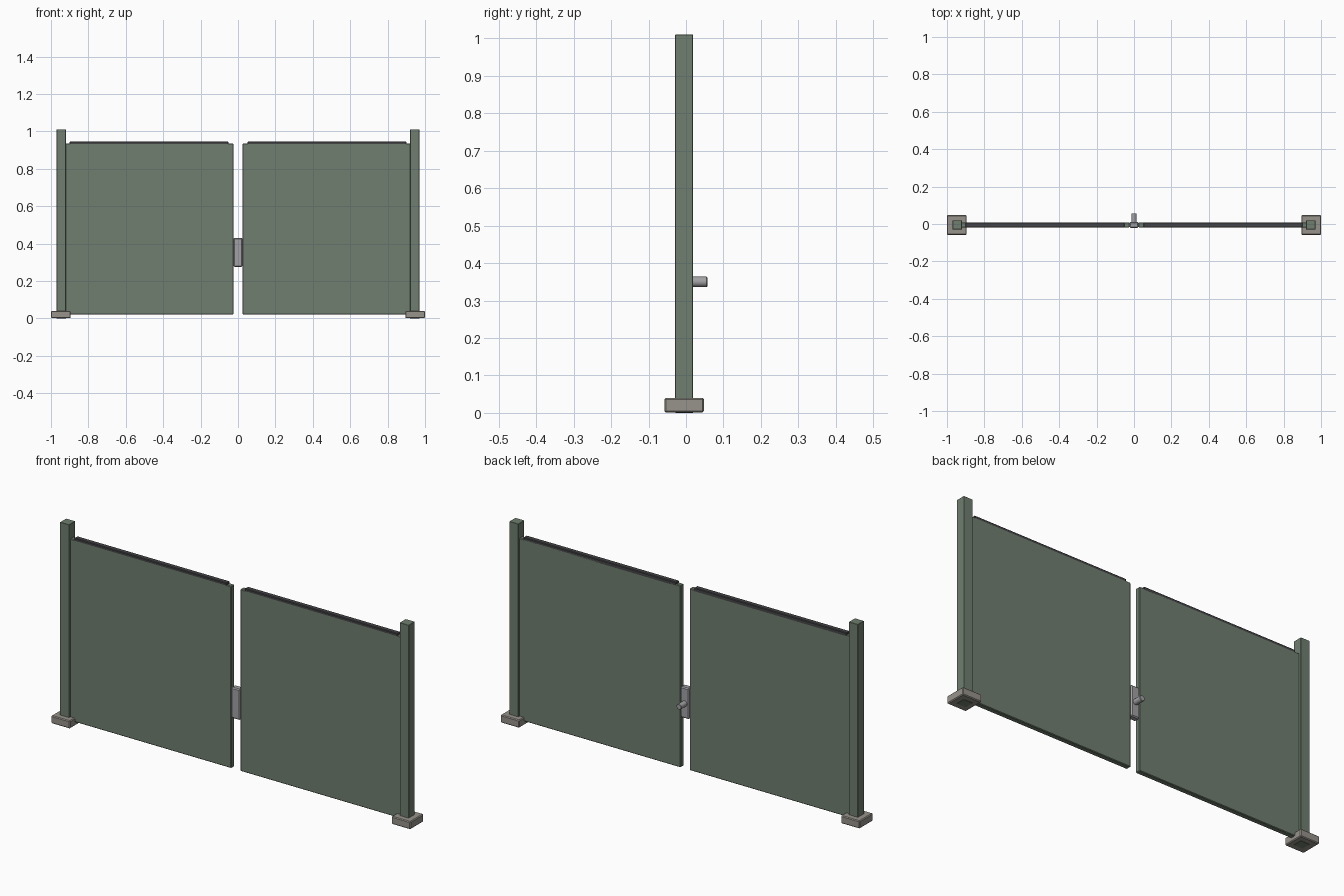
import bpy, math

if "Cube" in bpy.data.objects:
    bpy.data.objects.remove(bpy.data.objects["Cube"])

YC = -0.005  # centre plane of the gate


def material(name, rgb):
    m = bpy.data.materials.new(name)
    m.diffuse_color = (*rgb, 1)
    m.use_nodes = True
    m.node_tree.nodes["Principled BSDF"].inputs["Base Color"].default_value = m.diffuse_color
    return m


GREEN = material("green_paint", (0.16, 0.21, 0.16))
DARK = material("dark_rail", (0.06, 0.06, 0.065))
STONE = material("concrete", (0.31, 0.29, 0.26))
STEEL = material("steel", (0.36, 0.36, 0.38))


def finish(ob, name, mat, bevel):
    ob.name = name
    ob.data.materials.append(mat)
    if bevel:
        b = ob.modifiers.new("bevel", "BEVEL")
        b.width = bevel
        b.segments = 1
    return ob


def box(name, x, y, z, mat, bevel=0.0):
    bpy.ops.mesh.primitive_cube_add(
        size=1, location=[(a + b) / 2 for a, b in (x, y, z)])
    ob = bpy.context.object
    ob.scale = [b - a for a, b in (x, y, z)]
    bpy.ops.object.transform_apply(location=False, rotation=False, scale=True)
    return finish(ob, name, mat, bevel)


def side_box(name, s, x, *args):
    return box(name, sorted((s * x[0], s * x[1])), *args)


for side, s in (("left", -1), ("right", 1)):
    # post standing in its footing
    side_box(side + "_post", s, (0.92, 0.97), (YC - 0.024, YC + 0.024),
             (0.0, 1.01), GREEN, 0.001)
    side_box(side + "_footing", s, (0.895, 1.0), (YC - 0.053, YC + 0.053),
             (0.001, 0.04), STONE, 0.004)
    # gate leaf with its dark capping rail
    side_box(side + "_leaf", s, (0.025, 0.924), (YC - 0.013, YC + 0.013),
             (0.02, 0.935), GREEN, 0.003)
    side_box(side + "_top_rail", s, (0.05, 0.9), (YC - 0.013, YC + 0.013),
             (0.925, 0.945), DARK, 0.003)

# latch block between the leaves
box("latch_block", (-0.024, 0.024), (YC - 0.016, YC + 0.016),
    (0.275, 0.43), STEEL, 0.005)

# round latch knob pointing backwards
bpy.ops.mesh.primitive_cylinder_add(
    vertices=16, radius=0.014, depth=0.052,
    location=(0, 0.031, 0.35), rotation=(math.pi / 2, 0, 0))
finish(bpy.context.object, "latch_knob", STEEL, 0.002)
bpy.ops.object.shade_smooth_by_angle(angle=math.radians(35))
